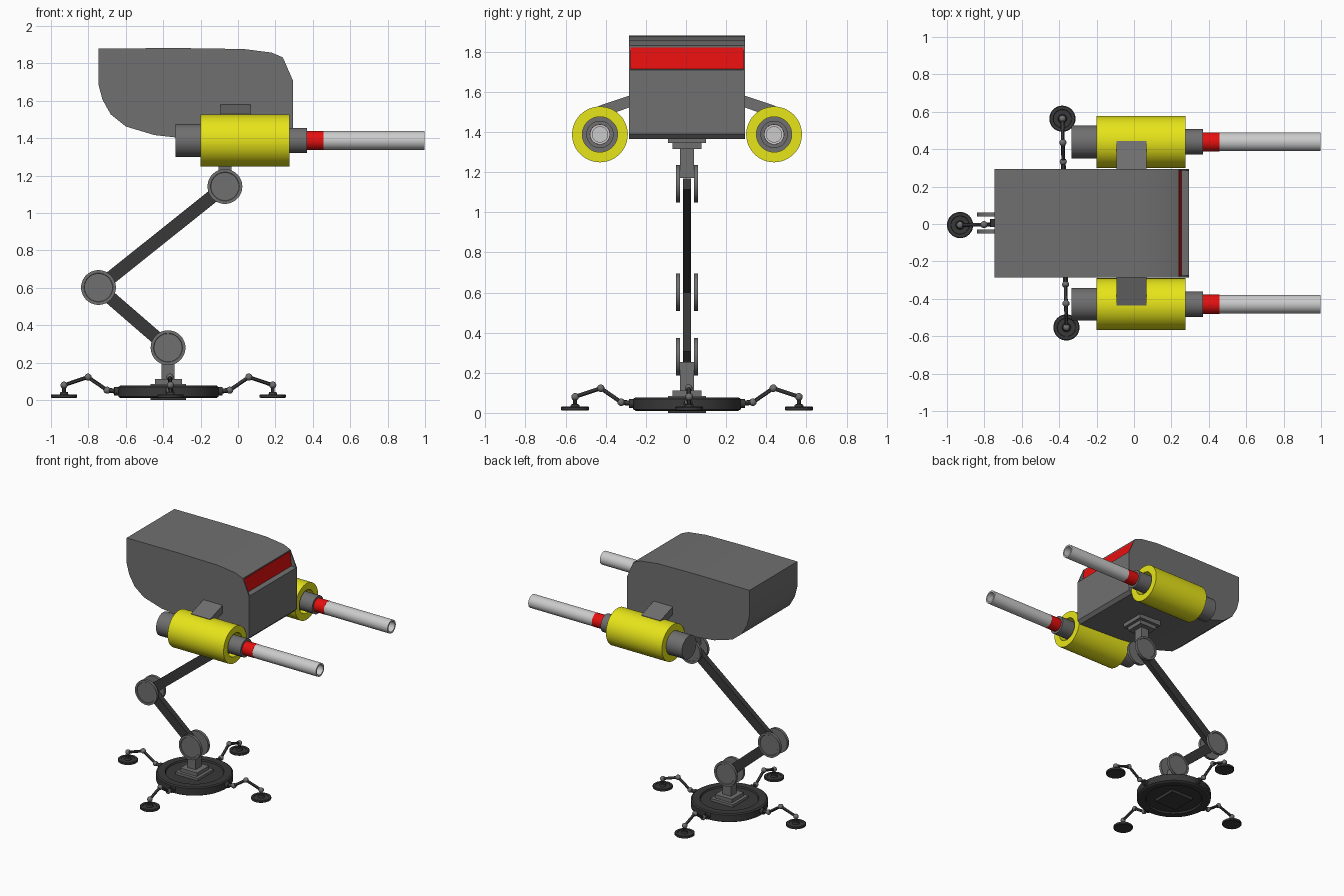
import bpy, bmesh, math
from mathutils import Vector, Matrix

if "Cube" in bpy.data.objects:
    bpy.data.objects.remove(bpy.data.objects["Cube"])

CY = 0.005  # centre plane of the machine


def mat(name, rgb):
    m = bpy.data.materials.new(name)
    m.diffuse_color = (*rgb, 1)
    m.use_nodes = True
    m.node_tree.nodes["Principled BSDF"].inputs["Base Color"].default_value = m.diffuse_color
    return m


GREY = mat("mid_grey", (0.16, 0.16, 0.16))
DARK = mat("dark_grey", (0.04, 0.04, 0.04))
LIGHT = mat("light_metal", (0.55, 0.55, 0.55))
YELLOW = mat("yellow", (0.8, 0.78, 0.01))
RED = mat("red", (0.8, 0.005, 0.005))


def finish(name, bm, m, matrix=Matrix()):
    bmesh.ops.recalc_face_normals(bm, faces=bm.faces)
    bm.transform(matrix)
    me = bpy.data.meshes.new(name)
    bm.to_mesh(me)
    bm.free()
    me.shade_smooth()
    me.set_sharp_from_angle(angle=math.radians(30))
    me.materials.append(m)
    ob = bpy.data.objects.new(name, me)
    bpy.context.collection.objects.link(ob)
    return ob


def aim(p, d):
    """Matrix taking local +z to direction d at point p."""
    return Matrix.Translation(p) @ Vector(d).to_track_quat('Z', 'Y').to_matrix().to_4x4()


def lathe(name, prof, m, p=(0, 0, 0), d=(0, 0, 1), closed=False, n=48):
    """Turn (radius, height) points around an axis."""
    bm = bmesh.new()
    vs = [bm.verts.new((r, 0, h)) for r, h in prof]
    for a, b in zip(vs, vs[1:] + (vs[:1] if closed else [])):
        if a is not b:
            bm.edges.new((a, b))
    bmesh.ops.spin(bm, geom=bm.verts[:] + bm.edges[:], cent=(0, 0, 0), axis=(0, 0, 1),
                   angle=2 * math.pi, steps=n, use_merge=False)
    bmesh.ops.remove_doubles(bm, verts=bm.verts, dist=1e-5)
    return finish(name, bm, m, aim(p, d))


def cyl(name, r, p, d, h, m, n=48):
    return lathe(name, [(0, 0), (r, 0), (r, h), (0, h)], m, p, d, n=n)


def tube(name, r, ri, p, d, h, m):
    return lathe(name, [(ri, 0), (r, 0), (r, h), (ri, h)], m, p, d, closed=True)


def prism(name, pts, lo, hi, m, along='y'):
    """Extrude an xz (or yz) outline between lo and hi."""
    bm = bmesh.new()
    f = bm.faces.new([bm.verts.new((a, lo, b) if along == 'y' else (lo, a, b)) for a, b in pts])
    top = bmesh.ops.extrude_face_region(bm, geom=[f])
    move = (0, hi - lo, 0) if along == 'y' else (hi - lo, 0, 0)
    bmesh.ops.translate(bm, vec=move, verts=[v for v in top['geom'] if isinstance(v, bmesh.types.BMVert)])
    return finish(name, bm, m)


def box(name, x0, x1, y0, y1, z0, z1, m):
    return prism(name, [(x0, z0), (x1, z0), (x1, z1), (x0, z1)], y0, y1, m)


def plate(name, x, half, z0, z1, m):
    return box(name, x - half, x + half, CY - half, CY + half, z0, z1, m)


def ball(name, p, r, m):
    bm = bmesh.new()
    bmesh.ops.create_uvsphere(bm, u_segments=16, v_segments=10, radius=r)
    return finish(name, bm, m, Matrix.Translation(p))


def rod(name, a, b, r, m):
    a, b = Vector(a), Vector(b)
    return cyl(name, r, a, b - a, (b - a).length, m, n=12)


# Cabin with a recessed front window
cabin = [(-0.746, 1.88), (-0.31, 1.882), (0.03, 1.877), (0.18, 1.858), (0.24, 1.832),
         (0.238, 1.822), (0.25, 1.715), (0.293, 1.71), (0.293, 1.39), (0.27, 1.366),
         (-0.1, 1.38), (-0.33, 1.404), (-0.447, 1.417), (-0.60, 1.463), (-0.68, 1.527),
         (-0.725, 1.607), (-0.746, 1.687)]
prism("cabin", cabin, CY - 0.29, CY + 0.29, GREY)
prism("window", [(0.236, 1.822), (0.241, 1.822), (0.254, 1.714), (0.248, 1.714)], CY - 0.281, CY + 0.281, RED)
for s in (-1, 1):
    prism("window_cheek", [(0.24, 1.832), (0.238, 1.82), (0.25, 1.715), (0.293, 1.71)],
          CY + s * 0.281, CY + s * 0.29, GREY)

# Side cannons and their brackets
X = (1, 0, 0)
for s, side in ((-1, "right"), (1, "left")):
    y, z = CY + s * 0.434, 1.388
    tube(side + "_gun_sleeve", 0.139, 0.088, (-0.2, y, z), X, 0.475, YELLOW)
    cyl(side + "_gun_core", 0.088, (-0.334, y, z), X, 0.55, GREY)
    tube(side + "_gun_collar", 0.068, 0.045, (0.2, y, z), X, 0.17, GREY)
    tube(side + "_gun_band", 0.051, 0.04, (0.36, y, z), X, 0.097, RED)
    lathe(side + "_gun_barrel", [(0, 0), (0.05, 0), (0.05, 0.54), (0.038, 0.54), (0.038, 0.1), (0, 0.1)],
          LIGHT, (0.457, y, z), X)
    prism(side + "_gun_bracket", [(CY + s * a, b) for a, b in
          ((0.25, 1.594), (0.25, 1.535), (0.44, 1.47), (0.44, 1.53))], -0.094, 0.068, GREY, 'x')

# Single articulated leg
HIP, KNEE, ANKLE = (-0.07, 1.142), (-0.746, 0.602), (-0.374, 0.28)
plate("hip_mount_large", HIP[0], 0.095, 1.345, 1.385, GREY)
plate("hip_mount_small", HIP[0], 0.072, 1.315, 1.345, GREY)
plate("hip_post", HIP[0], 0.035, 1.172, 1.32, GREY)
plate("ankle_post", ANKLE[0], 0.035, 0.09, 0.254, GREY)
for name, (jx, jz) in (("hip", HIP), ("knee", KNEE), ("ankle", ANKLE)):
    for s in (-1, 1):
        lathe(name + "_disc", [(0, 0), (0.093, 0), (0.093, 0.022), (0.077, 0.022), (0.075, 0.019), (0, 0.019)],
              GREY, (jx, CY + s * 0.034, jz), (0, s, 0))
for name, a, b in (("upper_leg", HIP, KNEE), ("lower_leg", KNEE, ANKLE)):
    a, b = Vector(a), Vector(b)
    t = (b - a).normalized()
    w = Vector((-t.y, t.x)) * 0.035
    prism(name, [a + w, b + w, b - w, a - w], CY - 0.021, CY + 0.021, DARK)

# Round base, recessed above and below
BX = -0.372
lathe("base", [(0, 0.022), (0.2, 0.022), (0.205, 0.010), (0.255, 0.010), (0.268, 0.018), (0.268, 0.070),
               (0.258, 0.077), (0.205, 0.077), (0.2, 0.066), (0, 0.066)], DARK, (BX, CY, 0), n=64)
plate("base_underside_plate", BX, 0.095, 0.0, 0.03, DARK)
plate("base_plate_large", BX, 0.095, 0.06, 0.085, GREY)
plate("base_plate_small", BX, 0.072, 0.085, 0.112, GREY)

# Four stabiliser legs around the base
for i in range(4):
    ang = math.radians(1.1 + 90 * i)

    def at(r, z):
        return Vector((BX + r * math.cos(ang), CY + r * math.sin(ang), z))
    cyl("stabiliser_mount", 0.022, at(0.255, 0.047), at(1, 0) - at(0, 0), 0.035, DARK, 16)
    path = [at(0.328, 0.053), at(0.43, 0.123), at(0.558, 0.080), at(0.558, 0.025)]
    rod("stabiliser_root", at(0.28, 0.048), path[0], 0.013, DARK)
    for a, b in zip(path, path[1:]):
        rod("stabiliser_rod", a, b, 0.010, DARK)
    for p in path[:3]:
        ball("stabiliser_joint", p, 0.019, GREY)
    lathe("stabiliser_foot", [(0, 0.012), (0.066, 0.012), (0.07, 0.015), (0.07, 0.028), (0.066, 0.031),
                              (0.05, 0.031), (0.048, 0.027), (0.024, 0.027), (0.02, 0.042), (0, 0.046)],
          DARK, at(0.558, 0), n=32)
